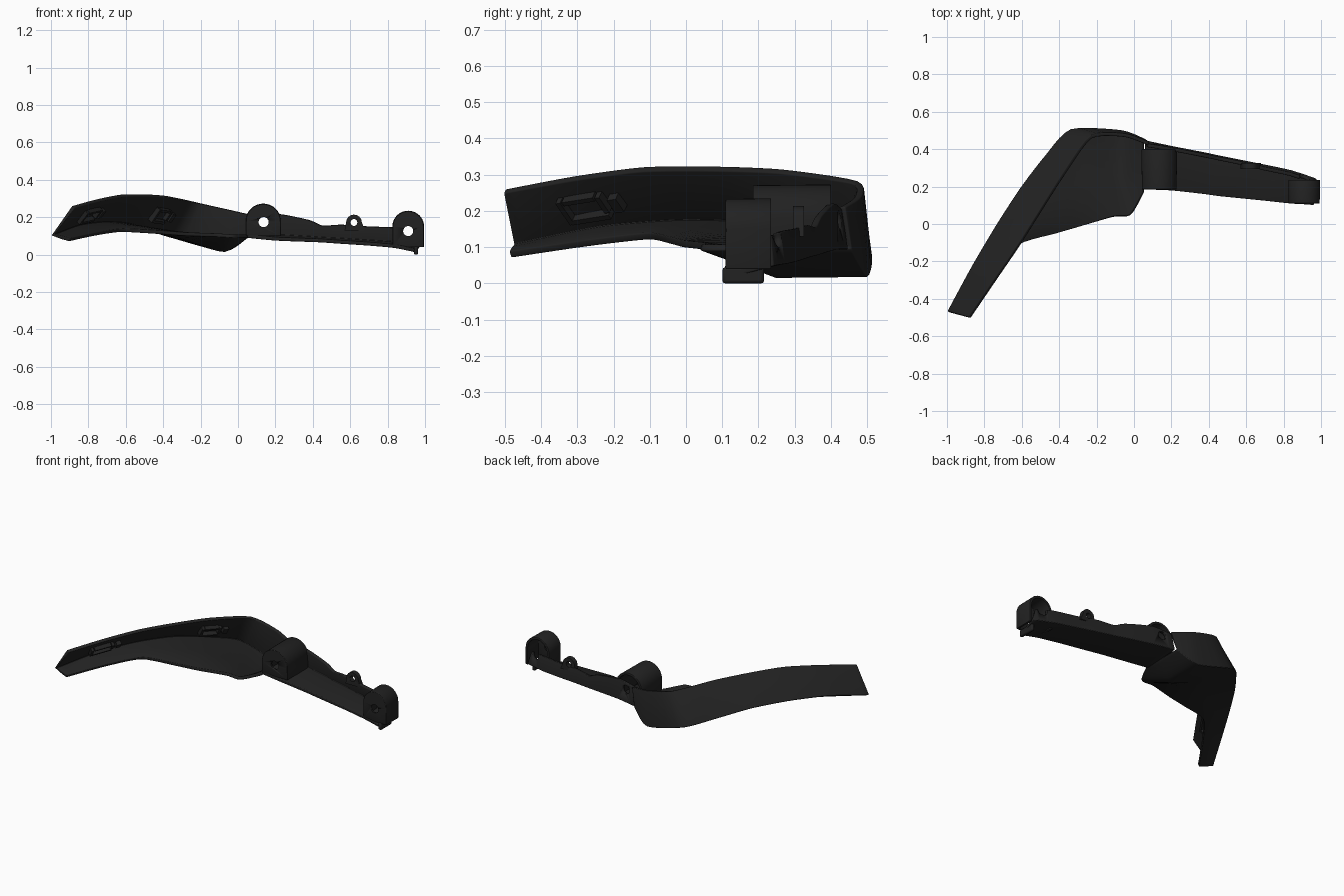
import bpy, bmesh, math
from mathutils import Vector, Matrix

if "Cube" in bpy.data.objects:
    bpy.data.objects.remove(bpy.data.objects["Cube"])

# single black plastic
plastic = bpy.data.materials.new("black_plastic")
plastic.use_nodes = True
COLOUR = (0.016, 0.016, 0.016, 1)
plastic.diffuse_color = COLOUR
plastic.node_tree.nodes["Principled BSDF"].inputs["Base Color"].default_value = COLOUR


def finish(name, bm, thickness=0.0, bevel=0.0):
    bmesh.ops.recalc_face_normals(bm, faces=bm.faces)
    mesh = bpy.data.meshes.new(name)
    bm.to_mesh(mesh)
    bm.free()
    mesh.materials.append(plastic)
    ob = bpy.data.objects.new(name, mesh)
    bpy.context.collection.objects.link(ob)
    if thickness:
        m = ob.modifiers.new("Thickness", "SOLIDIFY")
        m.thickness, m.offset = thickness, 0
    if bevel:
        m = ob.modifiers.new("Soft edges", "BEVEL")
        m.width, m.segments, m.limit_method = bevel, 2, "ANGLE"
        m.angle_limit = math.radians(50)
    bpy.ops.object.select_all(action="DESELECT")
    ob.select_set(True)
    bpy.context.view_layer.objects.active = ob
    bpy.ops.object.shade_smooth_by_angle(angle=math.radians(35))
    return ob


def rail(points, steps, tension):
    """Smooth path through the points."""
    pts = [Vector(p) for p in points]
    out = []
    for i in range(len(pts) - 1):
        a, b = pts[i], pts[i + 1]
        ta = (b - pts[i - 1]) * tension if i else (b - a) * tension
        tb = (pts[i + 2] - a) * tension if i + 2 < len(pts) else (b - a) * tension
        for k in range(steps):
            t = k / steps
            out.append(a * (2*t**3 - 3*t*t + 1) + ta * (t**3 - 2*t*t + t)
                       + b * (3*t*t - 2*t**3) + tb * (t**3 - t*t))
    return out + [pts[-1]]


def skin(name, rails, steps=5, tension=0.35, thickness=0.02):
    bm = bmesh.new()
    rows = [[bm.verts.new(p) for p in rail(r, steps, tension)] for r in rails]
    for r, s in zip(rows, rows[1:]):
        for i in range(len(r) - 1):
            bm.faces.new((r[i], r[i + 1], s[i + 1], s[i]))
    return finish(name, bm, thickness, 0.004)


# swept cover: leaning wall, crease and floor
top = [(-.88, -.50, .255), (-.75, -.31, .29), (-.62, -.12, .315), (-.50, .07, .317),
       (-.38, .26, .31), (-.23, .465, .28), (-.05, .475, .24), (.08, .43, .21)]
crease = [(-.99, -.47, .105), (-.86, -.23, .155), (-.73, -.01, .172), (-.60, .19, .165),
          (-.47, .36, .13), (-.335, .50, .09), (-.07, .495, .025), (.05, .45, .10)]
lip = [(-.90, -.485, .08), (-.76, -.28, .11), (-.62, -.11, .13), (-.42, -.05, .12),
       (-.28, -.01, .11), (-.11, .04, .105), (-.02, .05, .10), (.05, .17, .10)]
middle = [(Vector(a) + Vector(b)) / 2 for a, b in zip(crease, lip)]
middle[5], middle[6] = Vector((-.20, .26, .06)), Vector((-.07, .25, .025))
skin("cover", [top, crease, middle, lip])

# arm: back wall and sloping floor
arm_top = [(.07, .42, .205), (.20, .40, .22), (.38, .365, .185), (.45, .35, .155),
           (.55, .33, .16), (.70, .295, .15), (.84, .265, .145), (.95, .225, .13)]
arm_crease = [(.06, .44, .10), (.20, .41, .10), (.38, .375, .09), (.45, .36, .085),
              (.55, .34, .08), (.70, .31, .07), (.84, .28, .062), (.975, .235, .055)]
arm_lip = [(.05, .185, .10), (.20, .18, .085), (.38, .16, .078), (.45, .15, .075),
           (.55, .14, .068), (.70, .125, .058), (.84, .11, .045), (.955, .105, .02)]
arm = skin("arm", [arm_top, arm_crease, arm_lip], steps=3)


def arch(name, cx, cz, r, base, y0, y1, thickness=0.016):
    """Arched hood with a closed front and an open back."""
    prof = [(cx + r, base)] + [(cx + r * math.cos(a), cz + r * math.sin(a))
            for a in (math.pi * i / 20 for i in range(21))] + [(cx - r, base)]
    bm = bmesh.new()
    front = [bm.verts.new((x, y0, z)) for x, z in prof]
    back = [bm.verts.new((x, y1, z)) for x, z in prof]
    bm.faces.new(front)
    for i in range(len(prof) - 1):
        bm.faces.new((front[i], front[i + 1], back[i + 1], back[i]))
    return finish(name, bm, thickness, 0.003)


inner_lug = arch("inner_lug", .135, .178, .087, .10, .19, .40)
end_lug = arch("end_lug", .91, .15, .077, .04, .115, .235)

# small mounting ear, extruded solid
bm = bmesh.new()
ear = [(.57, .13), (.68, .13)] + [(.62 + .042 * math.cos(a), .172 + .042 * math.sin(a))
       for a in (math.pi * i / 12 for i in range(13))]
face = bm.faces.new([bm.verts.new((x, .295, z)) for x, z in ear])
moved = bmesh.ops.extrude_face_region(bm, geom=[face])["geom"]
bmesh.ops.translate(bm, vec=(0, .03, 0),
                    verts=[v for v in moved if isinstance(v, bmesh.types.BMVert)])
small_ear = finish("small_ear", bm)


# screw holes cut through lugs and the wall behind
def bore(name, x, z, r, targets):
    bm = bmesh.new()
    bmesh.ops.create_cone(bm, cap_ends=True, segments=24, radius1=r, radius2=r, depth=1,
                          matrix=Matrix.Translation((x, .25, z)) @ Matrix.Rotation(math.pi / 2, 4, "X"))
    cutter = finish(name, bm)
    cutter.hide_render = True
    cutter.display_type = "WIRE"
    cutter.hide_set(True)
    for ob in targets:
        m = ob.modifiers.new("Hole", "BOOLEAN")
        m.operation, m.solver, m.object = "DIFFERENCE", "EXACT", cutter


bore("inner_hole_cutter", .137, .174, .027, [inner_lug, arm])
bore("ear_hole_cutter", .62, .172, .018, [small_ear, arm])
bore("end_hole_cutter", .91, .126, .027, [end_lug, arm])


# foot tab under the arm tip
def box(bm, size, matrix):
    bmesh.ops.create_cube(bm, size=1, matrix=matrix @ Matrix.Diagonal((*size, 1)))


bm = bmesh.new()
box(bm, (.022, .115, .045), Matrix.Translation((.952, .158, .0225)))
finish("tip_tab", bm, bevel=.008)

# clip frames on the inside of the leaning wall
for name, i, width in (("lower_clip", 1, .13), ("upper_clip", 4, .11)):
    t, c = Vector(top[i]), Vector(crease[i])
    u = (Vector(top[i + 1]) - Vector(top[i - 1])).normalized()
    w = (t - c)
    w = (w - u * w.dot(u)).normalized()
    n = u.cross(w)
    frame = Matrix((u, w, n)).transposed().to_4x4()
    frame.translation = (t + c) / 2 + n * .018
    bm = bmesh.new()
    for du, dw, su, sw in ((-width / 2, 0, .016, .085), (0, -.036, width, .016),
                           (0, .036, width * .8, .014), (width / 2, .01, .016, .06),
                           (width / 2 + .04, 0, .03, .05)):
        box(bm, (su, sw, .03), frame @ Matrix.Translation((du, dw, 0)))
    finish(name, bm)
